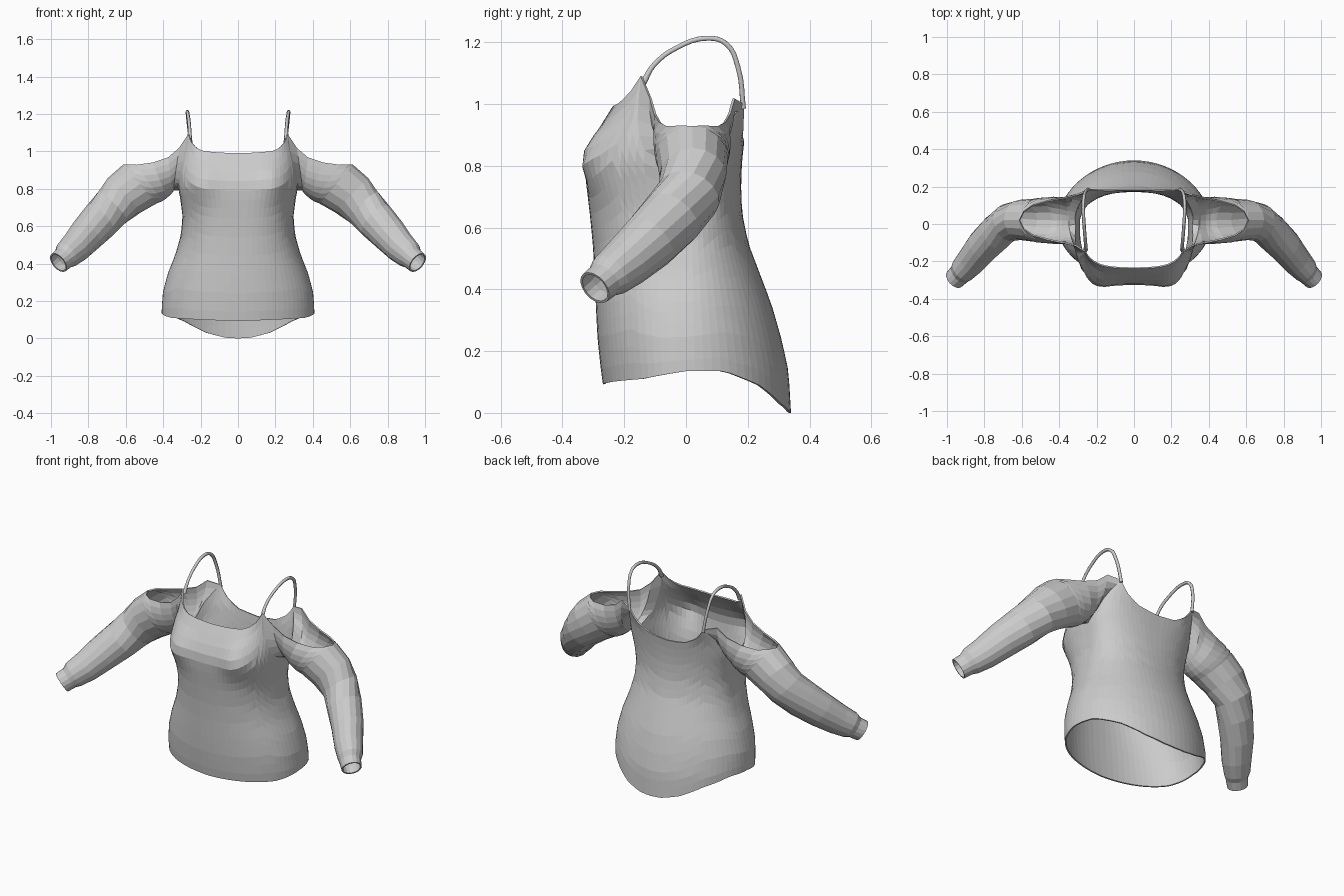
import bpy, bmesh
from math import sin, cos, radians, pi, exp
from mathutils import Vector

if "Cube" in bpy.data.objects:
    bpy.data.objects.remove(bpy.data.objects["Cube"])


def lerp_table(table, t):
    """Linear interpolation in rows of (key, values...)."""
    if t <= table[0][0]:
        return table[0][1:]
    for a, b in zip(table, table[1:]):
        if t <= b[0]:
            f = (t - a[0]) / (b[0] - a[0])
            return tuple(p + (q - p) * f for p, q in zip(a[1:], b[1:]))
    return table[-1][1:]


def add_mirror(obj):
    mod = obj.modifiers.new("mirror", 'MIRROR')
    mod.use_clip = True
    mod.merge_threshold = 0.002


# Torso sections: height, half width, front depth, back depth, front and back squareness
TORSO = [(0.00, .400, .265, .336, 2.1, 2.0), (0.10, .402, .265, .330, 2.15, 2.0),
         (0.15, .405, .273, .325, 2.15, 2.0), (0.25, .397, .283, .302, 2.2, 2.0),
         (0.35, .370, .288, .273, 2.25, 2.0), (0.45, .330, .292, .235, 2.35, 2.05),
         (0.55, .302, .298, .197, 2.5, 2.1), (0.65, .292, .308, .177, 2.7, 2.2),
         (0.75, .305, .320, .174, 2.9, 2.35), (0.82, .320, .325, .178, 3.0, 2.5),
         (0.90, .318, .290, .187, 3.1, 2.8), (1.00, .300, .228, .226, 3.4, 3.3),
         (1.10, .295, .195, .232, 3.5, 3.5)]
# Edge heights by angle from front centre (0) to back centre (180)
HEM = [(0, .093), (60, .11), (90, .135), (112, .135), (135, .09), (155, .03),
       (170, .004), (180, 0)]
NECK = [(0, .988), (25, .999), (35, 1.015), (45, 1.042), (55, 1.09), (60, 1.0),
        (67.5, .92), (75, .85), (90, .795), (105, .85), (120, .935), (135, 1.0),
        (150, .935), (165, .89), (180, .875)]
STEPS, ROWS = 36, 18
FRONT_STRAP, BACK_STRAP = 11, 27


def torso_point(k, row):
    deg = 180 * k / STEPS
    lo, hi = lerp_table(HEM, deg)[0], lerp_table(NECK, deg)[0]
    z = lo + (hi - lo) * row / ROWS
    w, front, back, n_front, n_back = lerp_table(TORSO, z)
    s, c = max(0, sin(radians(deg))), cos(radians(deg))
    if k in (0, STEPS):
        s = 0
    n = n_front if c > 0 else n_back
    x = w * s ** (2 / n)
    y = -front * abs(c) ** (2 / n) if c > 0 else back * abs(c) ** (2 / n)
    if c > 0.2:  # bust
        y -= .035 * exp(-((x - .2) / .08) ** 2 - ((z - .83) / .09) ** 2)
    return Vector((x, y, z))


bm = bmesh.new()


def loft(rings):
    for a, b in zip(rings, rings[1:]):
        for i in range(len(a) - 1):
            bm.faces.new((a[i], a[i + 1], b[i + 1], b[i]))


# Half torso, open at hem and neckline
rings = [[bm.verts.new(torso_point(k, r)) for k in range(STEPS + 1)]
         for r in range(ROWS + 1)]
loft(rings)

# Sleeve sections: centre, direction, vertical radius, side radius, opening half angle
SLEEVE = [((.315, .02, 1.00), (1, 0, .15), .210, .135, 85),
          ((.370, .02, .940), (1, 0, -.1), .160, .122, 80),
          ((.430, .02, .875), (1, 0, -.4), .130, .122, 58),
          ((.485, .02, .845), (1, 0, -.7), .133, .118, 42),
          ((.512, .02, .832), (1, 0, -.8), .133, .115, 24),
          ((.525, .02, .825), (1, 0, -.85), .133, .112, 0),
          ((.605, .022, .767), (1, 0, -1), .124, .104, 0),
          ((.672, .008, .702), (1, -.3, -1), .109, .097, 0),
          ((.738, -.048, .630), (1, -.65, -1), .103, .093, 0),
          ((.810, -.120, .555), (1, -.85, -1), .094, .086, 0),
          ((.870, -.195, .487), (1, -.9, -1), .082, .076, 0),
          ((.915, -.245, .447), (1, -.9, -.9), .072, .066, 0),
          ((.930, -.265, .430), (1, -.9, -.9), .058, .056, 0),
          ((.960, -.295, .405), (1, -.9, -.9), .056, .052, 0)]
sleeve = [rings[-1][FRONT_STRAP:BACK_STRAP + 1]]
count = BACK_STRAP - FRONT_STRAP
for centre, direction, rt, ry, gap in SLEEVE:
    d = Vector(direction).normalized()
    side = d.cross(Vector((0, 0, 1))).normalized()
    up = side.cross(d)
    g = radians(gap)
    ring = []
    for i in range(count + 1):
        a = g + (2 * pi - 2 * g) * i / count
        ring.append(bm.verts.new(Vector(centre) + up * rt * cos(a) + side * ry * sin(a)))
    sleeve.append(ring)
loft(sleeve)

bmesh.ops.remove_doubles(bm, verts=bm.verts, dist=.0005)
bmesh.ops.recalc_face_normals(bm, faces=bm.faces)
mesh = bpy.data.meshes.new("blouse")
bm.to_mesh(mesh)
bm.free()
blouse = bpy.data.objects.new("blouse", mesh)
bpy.context.collection.objects.link(blouse)
add_mirror(blouse)
thick = blouse.modifiers.new("cloth_thickness", 'SOLIDIFY')
thick.thickness = .008
thick.offset = 0

# Shoulder straps
STRAP = [(.258, -.140, 1.065), (.259, -.105, 1.125), (.265, -.030, 1.182),
         (.271, .070, 1.213), (.270, .130, 1.195), (.262, .168, 1.12), (.243, .186, .985)]
curve = bpy.data.curves.new("shoulder_straps", 'CURVE')
curve.dimensions = '3D'
curve.bevel_depth = .009
curve.bevel_resolution = 1
curve.resolution_u = 4
curve.use_fill_caps = True
spline = curve.splines.new('BEZIER')
spline.bezier_points.add(len(STRAP) - 1)
for i, (bp, co) in enumerate(zip(spline.bezier_points, STRAP)):
    bp.co = co
    bp.handle_left_type = bp.handle_right_type = 'AUTO'
    bp.radius = 1.3 if i == 0 else 1.0
straps = bpy.data.objects.new("shoulder_straps", curve)
bpy.context.collection.objects.link(straps)
add_mirror(straps)
